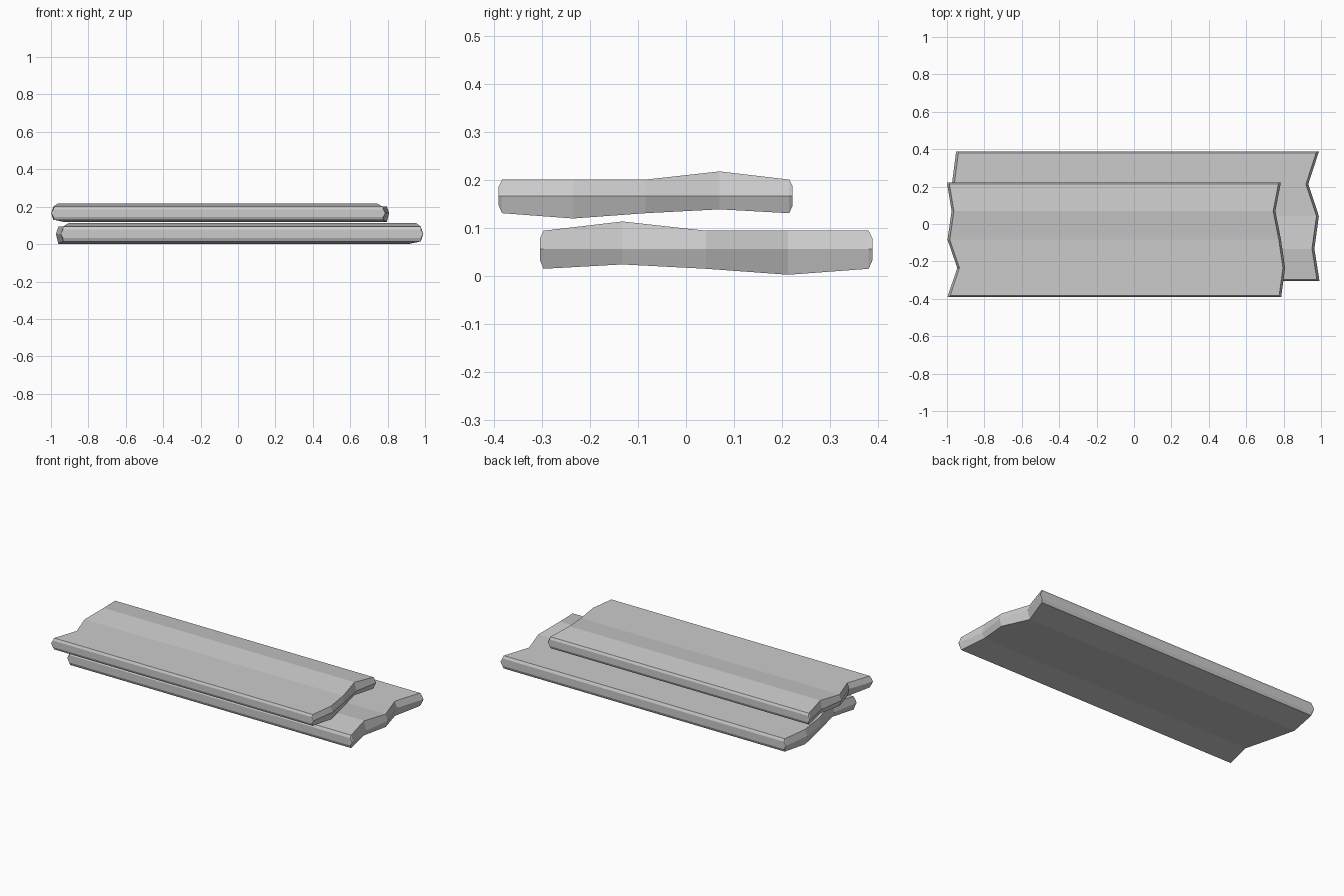
import bpy
import bmesh
from math import pi

cube = bpy.data.objects.get("Cube")
if cube:
    bpy.data.objects.remove(cube)

GREY = (0.6, 0.6, 0.6, 1)
grey = bpy.data.materials.new("plank grey")
grey.use_nodes = True
grey.diffuse_color = GREY
grey.node_tree.nodes["Principled BSDF"].inputs["Base Color"].default_value = GREY

# Columns across the plank: y, top z, bottom z, left end x, right end x
COLUMNS = [
    (-0.306, 0.02, -0.02, -0.892, 0.895),
    (-0.299, 0.034, -0.036, -0.888, 0.895),
    (-0.151, 0.034, -0.047, -0.838, 0.915),
    (0.0, 0.034, -0.036, -0.89, 0.893),
    (0.154, 0.051, -0.028, -0.868, 0.863),
    (0.299, 0.034, -0.036, -0.892, 0.891),
    (0.306, 0.02, -0.02, -0.892, 0.892),
]
RIDGE = 0.012  # how far the ends bulge at mid height


def plank(name, location, scale, turn):
    bm = bmesh.new()
    ends = []
    for side in (0, 1):
        out = RIDGE if side else -RIDGE
        grid = []
        for y, top, bottom, left, right in COLUMNS:
            x = right if side else left
            grid.append([bm.verts.new(p) for p in
                         ((x - out, y, top), (x, y, 0), (x - out, y, bottom))])
        ends.append(grid)
        # Jagged, ridged end
        for a, b in zip(grid, grid[1:]):
            for k in (0, 1):
                bm.faces.new((a[k], a[k + 1], b[k + 1], b[k]))
    l, r = ends
    # Top and underside strips
    for i in range(len(COLUMNS) - 1):
        for k in (0, 2):
            bm.faces.new((l[i][k], r[i][k], r[i + 1][k], l[i + 1][k]))
    # Long edges
    for i in (0, -1):
        for k in (0, 1):
            bm.faces.new((l[i][k], r[i][k], r[i][k + 1], l[i][k + 1]))
    bmesh.ops.recalc_face_normals(bm, faces=bm.faces)
    mesh = bpy.data.meshes.new(name)
    bm.to_mesh(mesh)
    bm.free()
    mesh.materials.append(grey)
    obj = bpy.data.objects.new(name, mesh)
    obj.location, obj.scale, obj.rotation_euler.z = location, scale, turn
    bpy.context.collection.objects.link(obj)


plank("upper_plank", (-0.107, -0.084, 0.166), (1, 1, 1), 0)
plank("lower_plank", (0.021, 0.042, 0.055), (1.087, 1.132, 1.132), pi)
